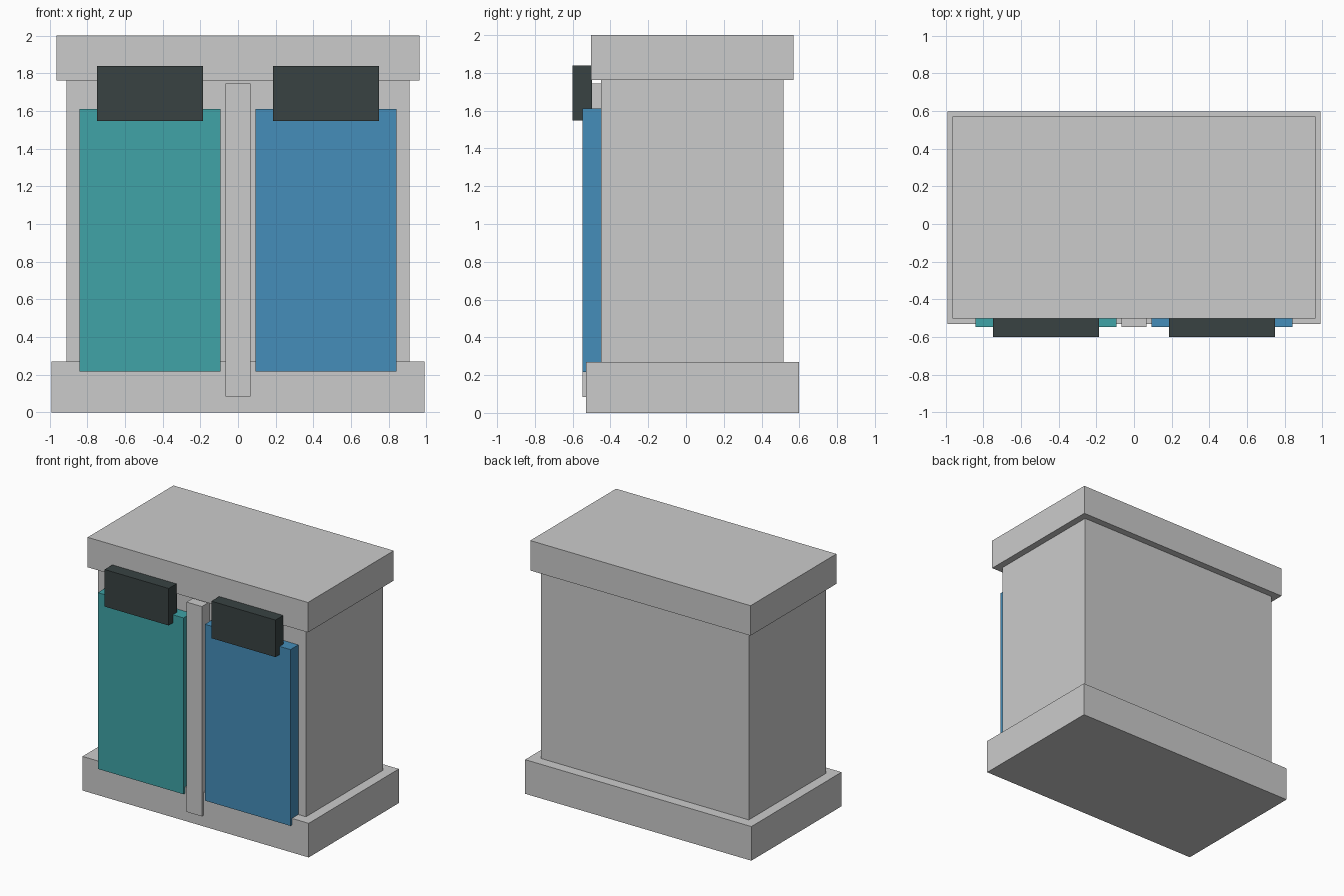
import bpy
import bmesh
from mathutils import Vector

if "Cube" in bpy.data.objects:
    bpy.data.objects.remove(bpy.data.objects["Cube"])


def material(name, color):
    mat = bpy.data.materials.new(name)
    mat.diffuse_color = (*color, 1)
    mat.use_nodes = True
    mat.node_tree.nodes["Principled BSDF"].inputs["Base Color"].default_value = mat.diffuse_color
    return mat


def box(name, x, y, z, mat=None):
    """Box spanning the (min, max) ranges on each axis."""
    lo, hi = Vector((x[0], y[0], z[0])), Vector((x[1], y[1], z[1]))
    bm = bmesh.new()
    bmesh.ops.create_cube(bm, size=1)
    bmesh.ops.scale(bm, vec=hi - lo, verts=bm.verts)
    bmesh.ops.translate(bm, vec=(lo + hi) / 2, verts=bm.verts)
    mesh = bpy.data.meshes.new(name)
    bm.to_mesh(mesh)
    bm.free()
    obj = bpy.data.objects.new(name, mesh)
    bpy.context.collection.objects.link(obj)
    if mat:
        mesh.materials.append(mat)
    return obj


teal = material("teal", (0.05, 0.37, 0.39))
blue = material("blue", (0.06, 0.27, 0.49))
dark = material("dark", (0.04, 0.055, 0.055))

# Cabinet: plinth, body and overhanging lid
box("base", (-0.99, 0.99), (-0.53, 0.597), (0, 0.27))
box("body", (-0.91, 0.91), (-0.45, 0.515), (0.27, 1.763))
box("lid", (-0.964, 0.964), (-0.503, 0.57), (1.763, 2))

# Upright divider between the two bins
box("divider", (-0.067, 0.067), (-0.548, -0.45), (0.085, 1.745))

# Front panels with dark opening hoods
for side, sign, mat in (("left", -1, teal), ("right", 1, blue)):
    box(f"{side}_panel", sorted((sign * 0.093, sign * 0.843)), (-0.548, -0.45), (0.217, 1.612), mat)
    box(f"{side}_hood", sorted((sign * 0.187, sign * 0.748)), (-0.6, -0.497), (1.547, 1.84), dark)
